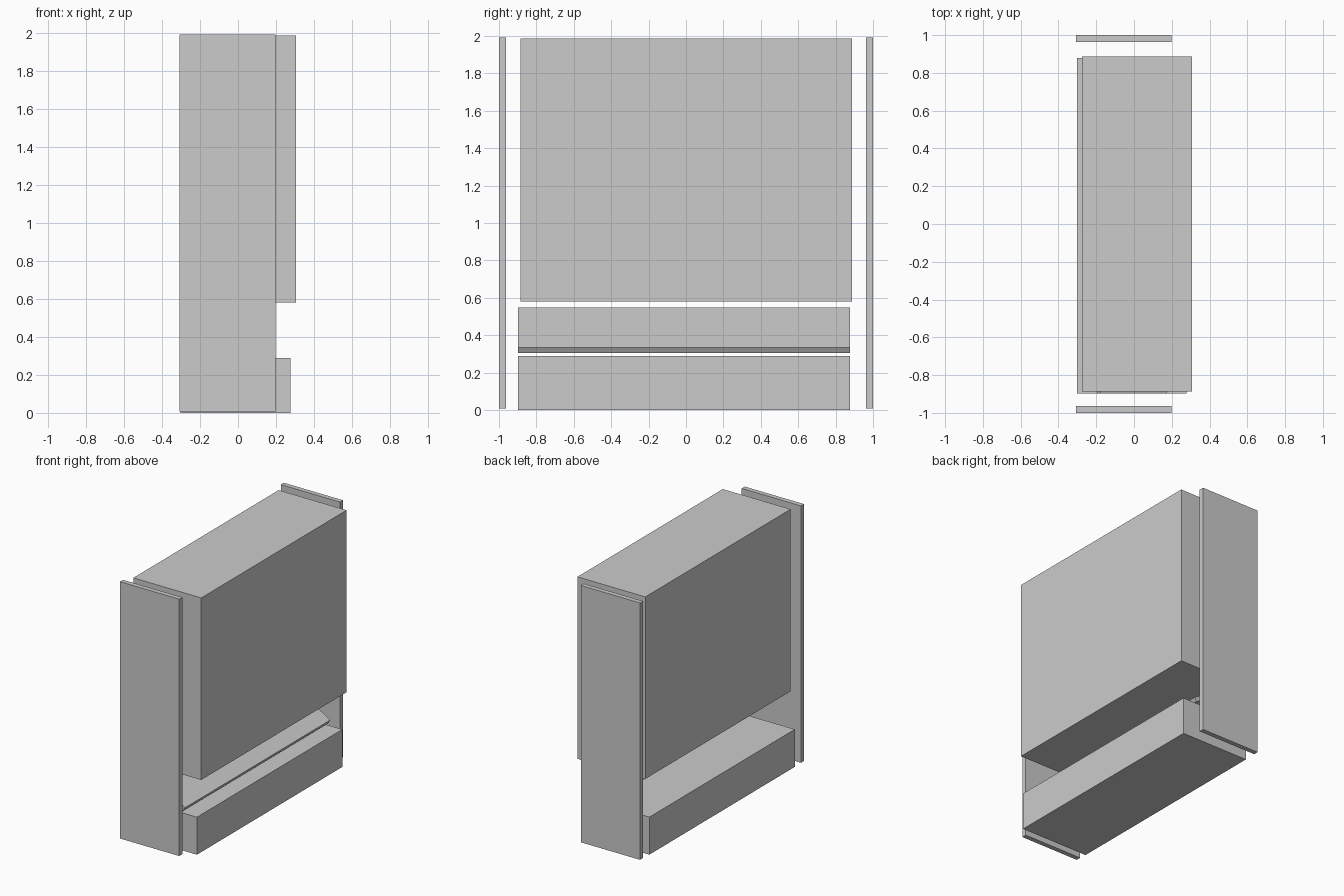
import bpy, math

if "Cube" in bpy.data.objects:
    bpy.data.objects.remove(bpy.data.objects["Cube"])


def box(name, lo, hi, angle=0.0):
    """Box between two corners, optionally tilted about the y axis."""
    bpy.ops.mesh.primitive_cube_add(
        size=1, location=[(a + b) / 2 for a, b in zip(lo, hi)])
    ob = bpy.context.object
    ob.name = name
    ob.scale = [b - a for a, b in zip(lo, hi)]
    bpy.ops.object.transform_apply(location=False, rotation=False, scale=True)
    ob.rotation_euler.y = angle
    return ob


# Upright side panels
for side, y0, y1 in (("left", -1.0, -0.963), ("right", 0.963, 1.0)):
    box(f"{side}_side_panel", (-0.308, y0, 0.008), (0.198, y1, 1.992))

# Large upper cabinet and low base
box("upper_cabinet", (-0.274, -0.886, 0.581), (0.306, 0.888, 1.987))
box("base", (-0.302, -0.897, 0.0), (0.277, 0.878, 0.290))

# Sloping shelf between base and cabinet, low edge towards +x
angle = math.atan2(0.214, 0.353)
length, thick = math.hypot(0.214, 0.353), 0.035
cx, cz = -0.0115, 0.427
box("sloping_shelf", (cx - length / 2, -0.897, cz - thick / 2),
    (cx + length / 2, 0.878, cz + thick / 2), angle)
